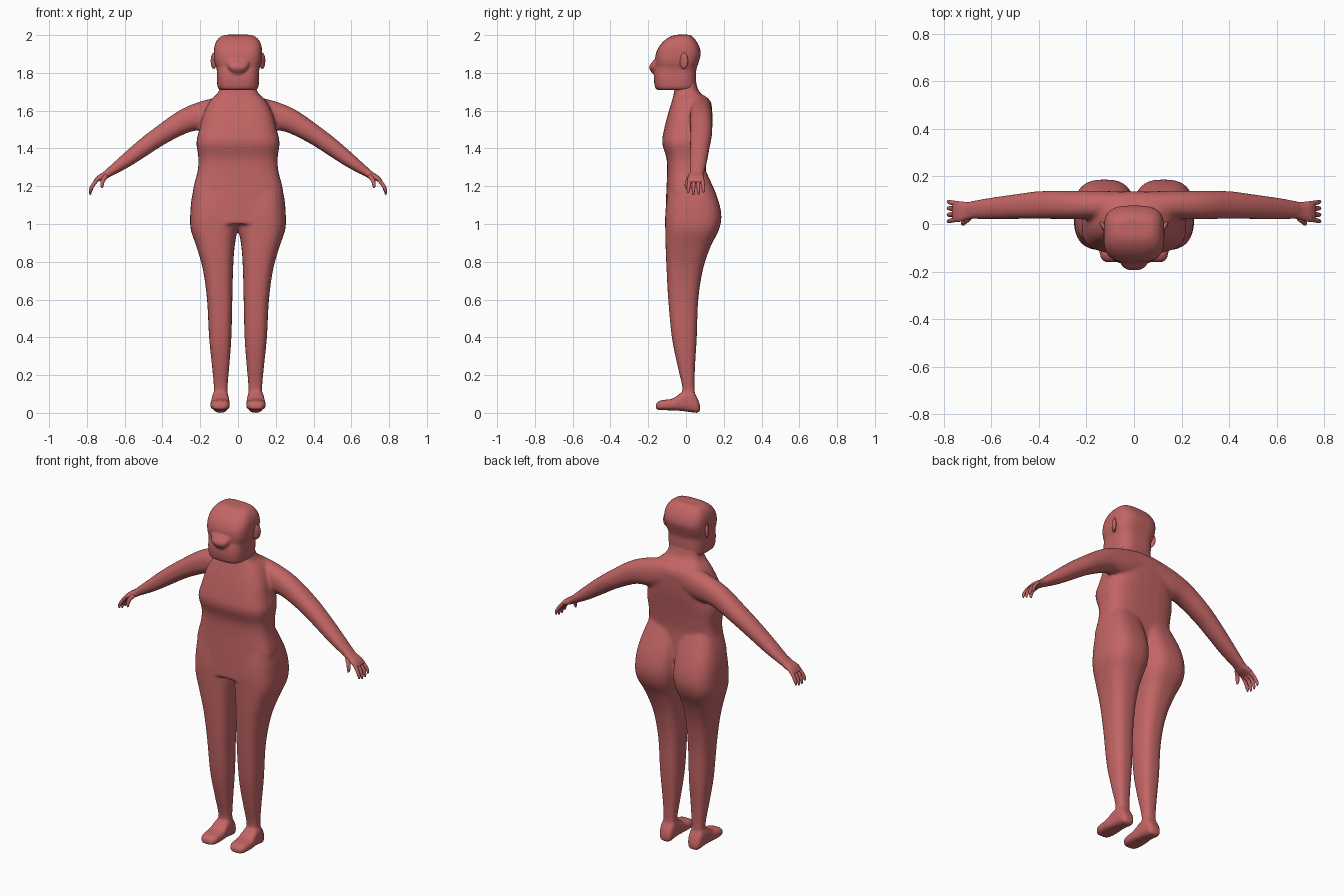
import bpy, bmesh, math
from mathutils import Vector, Matrix

X, Y, Z = Vector((1, 0, 0)), Vector((0, 1, 0)), Vector((0, 0, 1))
CM = 0.01  # all tables below are in hundredths of a unit

cube = bpy.data.objects.get("Cube")
if cube:
    bpy.data.objects.remove(cube, do_unlink=True)

clay = bpy.data.materials.new("clay red")
COLOUR = (0.55, 0.13, 0.13, 1)
clay.diffuse_color = COLOUR
clay.use_nodes = True
clay.node_tree.nodes["Principled BSDF"].inputs["Base Color"].default_value = COLOUR


def spline(rows, steps=4):
    """Resample a table of sections with a Catmull-Rom curve."""
    out = []
    for i in range(len(rows) - 1):
        quad = [rows[max(i - 1, 0)], rows[i], rows[i + 1], rows[min(i + 2, len(rows) - 1)]]
        for s in range(steps):
            t = s / steps
            out.append([b + t * ((c - a) + t * ((2 * a - 5 * b + 4 * c - d)
                        + t * (3 * b - a - 3 * c + d))) / 2 for a, b, c, d in zip(*quad)])
    return out + [list(rows[-1])]


def skin(bm, rings, power, sides=32):
    """Join rounded-box rings (centre, half axis u, half axis v) into a closed tube."""
    loops = []
    for centre, u, v in rings:
        loop = []
        for k in range(sides):
            a = math.tau * k / sides
            c, s = math.cos(a), math.sin(a)
            loop.append(bm.verts.new(centre
                        + u * math.copysign(abs(c) ** (2 / power), c)
                        + v * math.copysign(abs(s) ** (2 / power), s)))
        loops.append(loop)
    for a, b in zip(loops, loops[1:]):
        for k in range(sides):
            j = (k + 1) % sides
            bm.faces.new((a[k], a[j], b[j], b[k]))
    bm.faces.new(loops[0][::-1])
    bm.faces.new(loops[-1])


def stack(bm, rows, power, along=Z, across=Y):
    """Rows are (position, x min, x max, across min, across max)."""
    rings = []
    for p, x0, x1, w0, w1 in spline(rows):
        centre = along * p + X * (x0 + x1) / 2 + across * (w0 + w1) / 2
        rings.append((centre * CM, X * (x1 - x0) / 2 * CM, across * (w1 - w0) / 2 * CM))
    skin(bm, rings, power)


def limb(bm, rows, power=2.2, sides=24):
    """Rows are (x, y, z, half width in y, half thickness) along a path."""
    rows = spline(rows)
    rings = []
    for i, (x, y, z, w, t) in enumerate(rows):
        a, b = rows[max(i - 1, 0)], rows[min(i + 1, len(rows) - 1)]
        normal = Y.cross(Vector((b[0] - a[0], 0, b[2] - a[2]))).normalized()
        rings.append((Vector((x, y, z)) * CM, Y * w * CM, normal * t * CM))
    skin(bm, rings, power, sides)


def mirror(bm):
    bmesh.ops.mirror(bm, geom=bm.verts[:] + bm.edges[:] + bm.faces[:],
                     matrix=Matrix.Identity(4), merge_dist=0, axis='X')


def finish(bm, name, voxel=0, smooth=0):
    bmesh.ops.recalc_face_normals(bm, faces=bm.faces)
    mesh = bpy.data.meshes.new(name)
    bm.to_mesh(mesh)
    bm.free()
    mesh.materials.append(clay)
    mesh.shade_smooth()
    obj = bpy.data.objects.new(name, mesh)
    bpy.context.collection.objects.link(obj)
    if voxel:
        remesh = obj.modifiers.new("fuse", 'REMESH')
        remesh.mode = 'VOXEL'
        remesh.voxel_size = voxel
        remesh.use_smooth_shade = True
        relax = obj.modifiers.new("soften", 'SMOOTH')
        relax.factor = 0.5
        relax.iterations = smooth
    return obj


# Body: leg with hip and buttock, foot and arm, mirrored, then fused with the torso
body = bmesh.new()
stack(body, [
    (6, 5.5, 13, -2, 5), (14, 5.5, 12.8, -2, 4.5), (25, 4.6, 13.8, -4.5, 4.8),
    (40, 3.5, 15.3, -7.5, 5.7), (60, 3, 16.4, -9.4, 6.5), (76, 2.6, 18.6, -10.3, 9),
    (88, 1.8, 22, -10.8, 13), (97, 0.3, 25, -11, 17.5), (105, -0.4, 25.3, -11, 18.7),
    (115, -0.2, 24.3, -10, 16.3), (127, 1, 21, -8, 11), (136, 3, 17, -5, 7)], 2.7)
stack(body, [
    (-16, 6.5, 12.5, 1.8, 4.8), (-13.5, 4.6, 14.3, 1.5, 6.6), (-7, 4.3, 14.6, 1.3, 7.6),
    (-2, 4.7, 14, 1, 11), (3, 5, 13.6, 0.3, 12), (6, 5.5, 13, 0, 8),
    (7.4, 7, 11.5, 1, 4)], 3, Y, Z)
limb(body, [
    (2, 8, 161, 5.5, 7.5), (15, 8, 158, 6, 8), (27, 8, 155, 6, 6.5), (40, 8, 147.5, 5.8, 5.2),
    (50, 7.3, 140.5, 5.2, 4.6), (60, 6.5, 133, 4.6, 3.6), (70, 5.8, 126, 3.6, 2)])
mirror(body)
stack(body, [(z, -w, w, front, back) for z, w, front, back in [
    (100, 20, -11, 11), (115, 24, -10.5, 11), (128, 21.4, -10, 10.5), (135, 21, -10.4, 11),
    (143, 22, -12.6, 12), (150, 20.5, -11.6, 13), (158, 18.5, -9.6, 13.6),
    (165, 15, -7.5, 13), (170, 10.3, -6.3, 7), (177, 9, -5.5, 5)]], 3.1)
finish(body, "body", 0.008, 6)

# Head: boxy jaw, wider cranium, broad wedge nose
head = bmesh.new()
stack(head, [(z, -w, w, front, back) for z, w, front, back in [
    (171, 9.6, -15.2, 4), (172.5, 10.8, -16.4, 5.2), (177, 11.2, -17, 5.4),
    (181, 11.2, -16.6, 5.4), (183, 11.6, -16, 5.8), (186, 12.5, -16.2, 6.8),
    (190, 12.8, -16, 7.8), (194, 12.5, -14.2, 7), (197.5, 11, -11, 5),
    (199.6, 8.5, -7.5, 3), (200.2, 6, -5, 1.5)]], 3.2)
stack(head, [(179, -3, 3, -17, -10), (183, -5.6, 5.6, -19.6, -10),
             (188, -7, 7, -16, -10)], 2.6)
finish(head, "head", 0.006, 4)

# Ears: thin flared discs
ears = bmesh.new()
place = (Matrix.Translation((0.128, -0.012, 1.864)) @ Matrix.Rotation(math.radians(-32), 4, 'Z')
         @ Matrix.Diagonal((0.011, 0.026, 0.043, 1)))
bmesh.ops.create_uvsphere(ears, u_segments=20, v_segments=12, radius=1, matrix=place)
mirror(ears)
finish(ears, "ears")

# Hands: flat palm, four curled fingers and a thumb
hands = bmesh.new()
limb(hands, [(66, 6, 129, 3.4, 2.2), (70, 5.5, 126, 3.7, 2), (74, 5.2, 124, 4.4, 1.4),
             (76, 5.2, 122, 4, 0.8)], 2.6)
for i in range(4):
    root, tip = 2 + 2.2 * i, 1.2 + 2.7 * i
    drop = abs(i - 1.4)
    limb(hands, [(74, root, 124, 1, 1), (76.5, (root + tip) / 2, 121, 1, 1),
                 (78, tip, 117.5 + drop / 2, 0.85, 0.85),
                 (78.2, tip, 115 + drop, 0.4, 0.4)], 2, 12)
limb(hands, [(69.5, 2.5, 126, 1.4, 1.3), (71.5, 0.8, 123, 1.1, 1.1),
             (72, 0.2, 120.5, 0.9, 0.9), (71.8, 0.2, 119, 0.4, 0.4)], 2, 12)
mirror(hands)
finish(hands, "hands")
